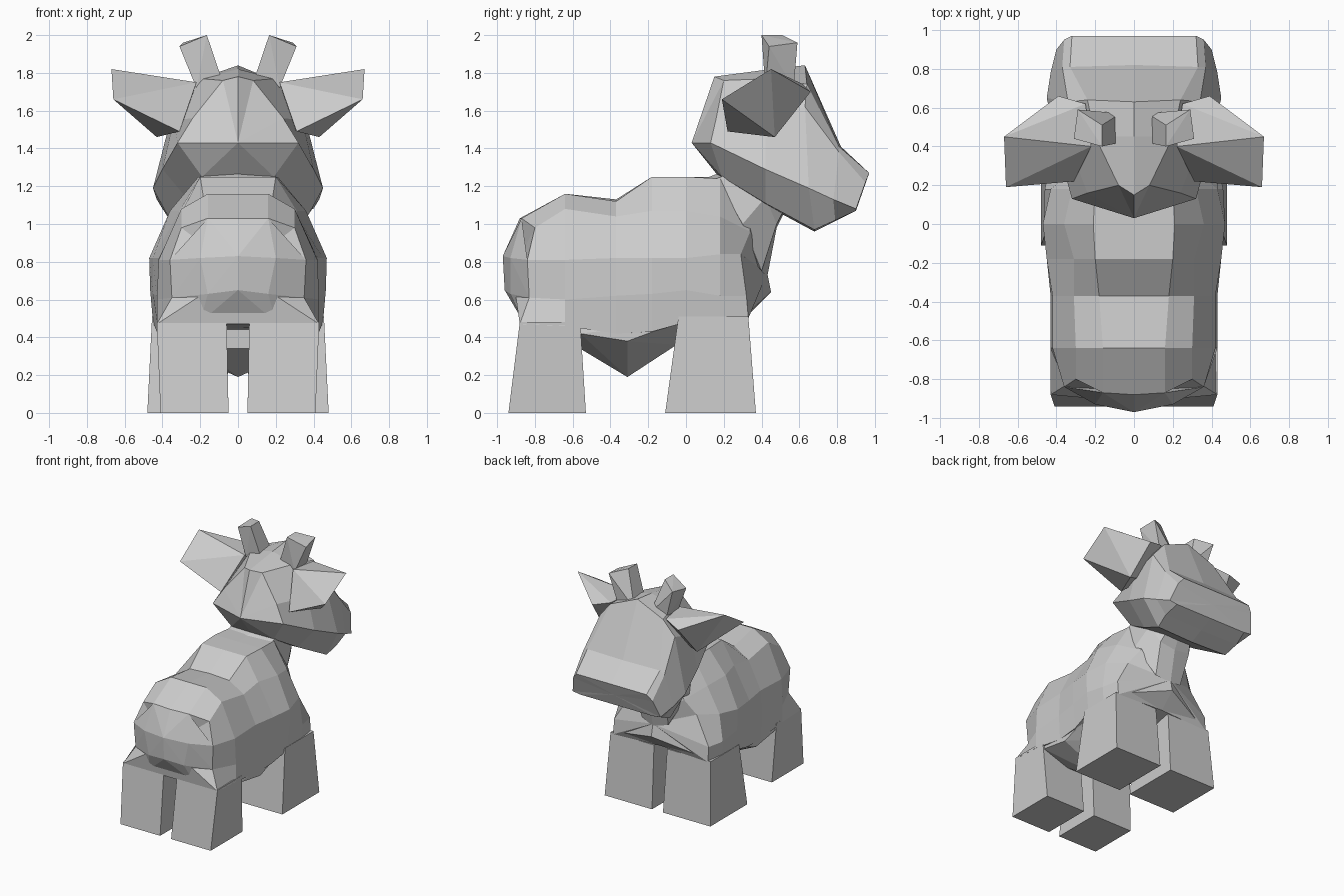
import bpy, bmesh


def finish(bm, name):
    bmesh.ops.recalc_face_normals(bm, faces=bm.faces[:])
    me = bpy.data.meshes.new(name)
    bm.to_mesh(me)
    bm.free()
    ob = bpy.data.objects.new(name, me)
    bpy.context.collection.objects.link(ob)
    return ob


def flat(y, *xz):
    return [(x, y, z) for x, z in xz]


def loft(name, rings, start, end):
    """Skin half rings (top centre to bottom centre), mirrored in x, with fan caps."""
    bm = bmesh.new()
    loops = []
    for r in rings:
        full = r + [(-x, y, z) for x, y, z in r[-2:0:-1]]
        loops.append([bm.verts.new(p) for p in full])
    n = len(loops[0])
    for a, b in zip(loops, loops[1:]):
        for i in range(n):
            j = (i + 1) % n
            bm.faces.new((a[i], a[j], b[j], b[i]))
    for loop, c in ((loops[0], start), (loops[-1], end)):
        v = bm.verts.new(c)
        for i in range(n):
            bm.faces.new((loop[i], loop[(i + 1) % n], v))
    return finish(bm, name)


def hull(name, pts, both=False, side=1):
    """Convex solid; both=True adds the mirrored points to the same solid."""
    pts = [(x * side, y, z) for x, y, z in pts]
    if both:
        pts += [(-x, y, z) for x, y, z in pts if x]
    bm = bmesh.new()
    for p in pts:
        bm.verts.new(p)
    res = bmesh.ops.convex_hull(bm, input=bm.verts[:])
    junk = [v for v in bm.verts if not v.link_faces]
    bmesh.ops.delete(bm, geom=junk, context='VERTS')
    bmesh.ops.dissolve_limit(bm, angle_limit=0.02, verts=bm.verts[:], edges=bm.edges[:])
    return finish(bm, name)


def box_pts(x0, x1, y0, y1, z):
    return [(x, y, z) for x in (x0, x1) for y in (y0, y1)]


# Body
rear = [(0, -.88, 1.03), (.16, -.87, 1.03), (.30, -.80, .98), (.36, -.84, .81),
        (.35, -.83, .61), (.43, -.88, .47), (0, -.88, .47)]
chest = [(0, .40, 1.12), (.15, .34, 1.10), (.22, .34, .96), (.30, .29, .84),
         (.43, .32, .62), (.43, .33, .50), (0, .33, .52)]
loft("body", [
    rear,
    flat(-.64, (0, 1.16), (.16, 1.16), (.30, 1.08), (.42, .81), (.43, .60), (.43, .46), (0, .45)),
    flat(-.37, (0, 1.13), (.18, 1.12), (.31, 1.04), (.42, .82), (.43, .62), (.42, .42), (0, .42)),
    flat(-.18, (0, 1.25), (.20, 1.25), (.31, 1.07), (.45, .82), (.45, .63), (.43, .43), (0, .42)),
    flat(0, (0, 1.25), (.21, 1.25), (.36, 1.07), (.47, .82), (.465, .65), (.45, .48), (0, .47)),
    flat(.18, (0, 1.25), (.20, 1.24), (.32, 1.04), (.43, .84), (.46, .62), (.45, .49), (0, .48)),
    chest,
], (0, -.92, .75), (0, .43, .74))

# Rounded rump and breast point
hull("rump", [(0, -.97, .83), (0, -.96, .65), (.20, -.93, .82), (.16, -.93, .63), (0, -.88, 1.03),
              (.16, -.87, 1.03), (.36, -.84, .81), (.35, -.83, .61), (.2, -.86, .48)], both=True)
hull("breast", [(0, .45, .64), (0, .33, .52), (.38, .33, .53), (.25, .31, .84),
                (0, .43, .74), (0, .2, .7)], both=True)

# Sagging belly
hull("belly", [(.42, -.56, .42), (.42, -.31, .38), (.42, -.04, .48), (.20, -.56, .34),
               (.20, -.05, .36), (0, -.31, .19), (.23, -.31, .30),
               (.40, -.56, .5), (.40, -.04, .5)], both=True)

# Neck
loft("neck", [
    [(0, .10, 1.24), (.20, .16, 1.24), (.24, .30, 1.0), (.12, .40, .75), (0, .43, .72)],
    [(0, .30, 1.32), (.19, .32, 1.30), (.20, .42, 1.14), (.14, .48, 1.0), (0, .48, .98)],
    [(0, .38, 1.4), (.15, .40, 1.4), (.16, .50, 1.25), (.10, .54, 1.12), (0, .55, 1.12)],
], (0, .25, .95), (0, .45, 1.28))

# Head
loft("head", [
    [(0, .15, 1.78), (.08, .20, 1.76), (.24, .16, 1.56), (.32, .13, 1.43), (.19, .19, 1.25), (0, .19, 1.23)],
    [(0, .45, 1.82), (.20, .45, 1.77), (.34, .42, 1.55), (.40, .42, 1.29), (.25, .42, 1.11), (0, .42, 1.10)],
    [(0, .63, 1.84), (.24, .64, 1.74), (.34, .63, 1.62), (.45, .65, 1.19), (.33, .68, .97), (0, .68, .96)],
    [(0, .82, 1.41), (.33, .81, 1.41), (.37, .81, 1.38), (.43, .78, 1.13), (.35, .79, 1.02), (0, .79, 1.015)],
    [(0, .97, 1.27), (.32, .97, 1.27), (.36, .95, 1.22), (.40, .90, 1.08), (.33, .90, 1.07), (0, .90, 1.07)],
], (0, .03, 1.43), (0, .935, 1.17))

for side, label in ((-1, "left"), (1, "right")):
    # Ears
    hull(label + "_ear", [(.67, .45, 1.82), (.66, .19, 1.66), (.43, .47, 1.46), (.39, .66, 1.70),
                          (.22, .40, 1.75), (.31, .22, 1.49), (.25, .62, 1.74), (.30, .45, 1.50)], side=side)
    # Horns
    hull(label + "_horn", box_pts(.07, .22, .42, .57, 1.72) + [
        (.165, .40, 2.0), (.165, .51, 2.0), (.31, .44, 1.94), (.29, .59, 1.96)], side=side)
    # Legs
    hull(label + "_rear_leg", box_pts(.05, .41, -.94, -.53, 0) + box_pts(.06, .43, -.88, -.56, .48), side=side)
    hull(label + "_front_leg", box_pts(.05, .48, -.11, .37, 0) + box_pts(.06, .455, -.04, .33, .51), side=side)
